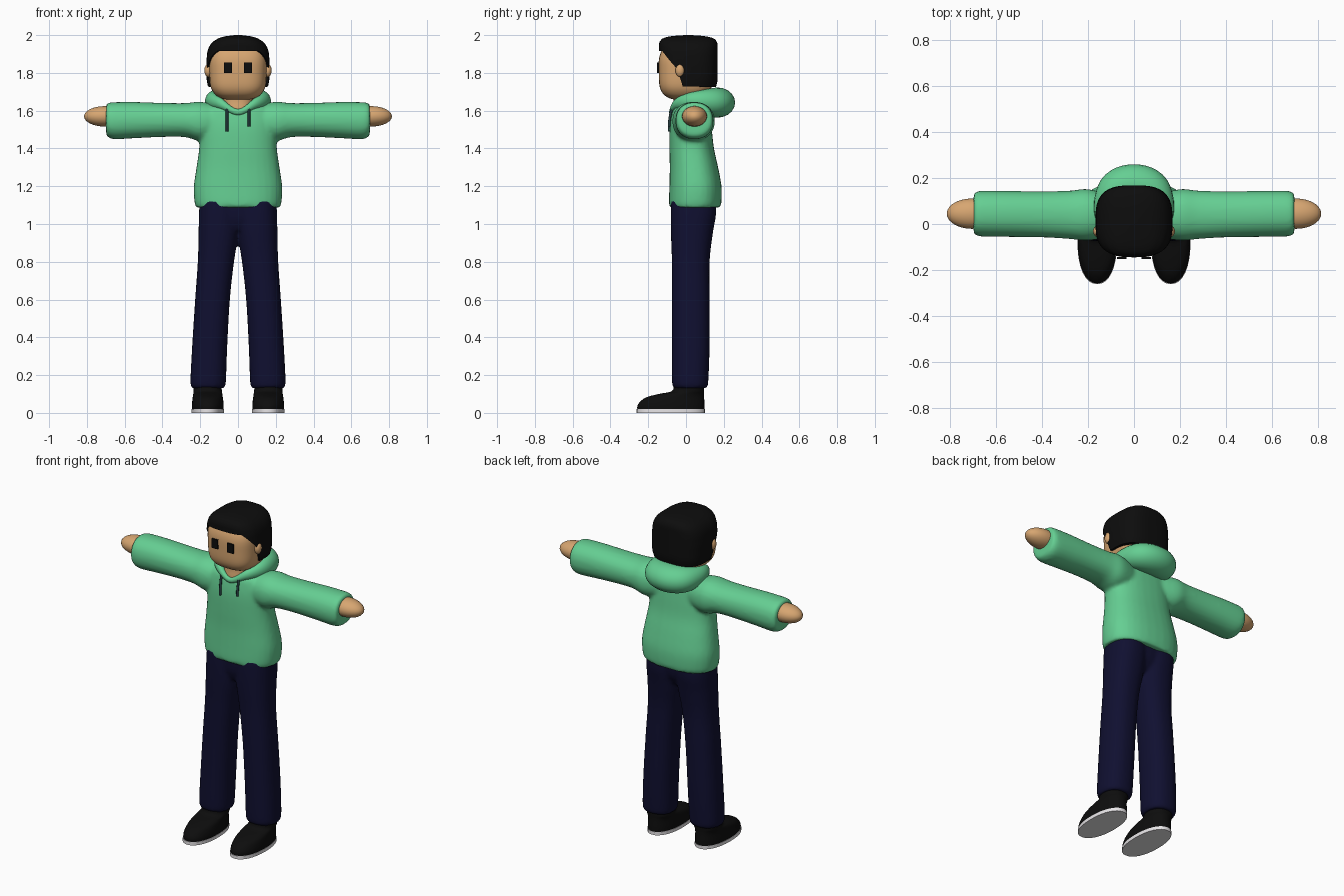
import bpy, bmesh, math
from mathutils import Vector

if "Cube" in bpy.data.objects:
    bpy.data.objects.remove(bpy.data.objects["Cube"])


def material(name, rgb):
    m = bpy.data.materials.new(name)
    m.diffuse_color = (*rgb, 1)
    m.use_nodes = True
    m.node_tree.nodes["Principled BSDF"].inputs["Base Color"].default_value = m.diffuse_color
    return m


GREEN = material("green_cloth", (0.13, 0.62, 0.29))
NAVY = material("navy_cloth", (0.005, 0.005, 0.03))
SKIN = material("skin", (0.68, 0.38, 0.165))
BLACK = material("black", (0.004, 0.004, 0.004))
WHITE = material("white_rubber", (0.8, 0.78, 0.8))
SLATE = material("slate_cord", (0.02, 0.05, 0.055))


def finish(name, bm, mat, mirror=False, angle=50):
    bmesh.ops.recalc_face_normals(bm, faces=bm.faces[:])
    me = bpy.data.meshes.new(name)
    bm.to_mesh(me)
    bm.free()
    me.materials.append(mat)
    for p in me.polygons:
        p.use_smooth = True
    me.set_sharp_from_angle(angle=math.radians(angle))
    ob = bpy.data.objects.new(name, me)
    bpy.context.collection.objects.link(ob)
    if mirror:
        ob.modifiers.new("mirror", 'MIRROR')
    return ob


def dense(rows, k, closed=False):
    """Smooth Catmull-Rom resampling of rows of numbers."""
    rows = [Vector(r) for r in rows]
    n, out = len(rows), []
    for i in range(n if closed else n - 1):
        if closed:
            a, b, c, d = (rows[(i + j) % n] for j in (-1, 0, 1, 2))
        else:
            a, b, c, d = (rows[min(max(i + j, 0), n - 1)] for j in (-1, 0, 1, 2))
        for s in range(k):
            t = s / k
            out.append(0.5 * (2 * b + (c - a) * t + (2 * a - 5 * b + 4 * c - d) * t * t
                              + (3 * b - a - 3 * c + d) * t ** 3))
    return out if closed else out + [rows[-1]]


def oval(t, n):
    f = lambda v: math.copysign(abs(v) ** (2 / n), v)
    return f(math.cos(t)), f(math.sin(t))


def bridge(bm, loops, closed=False):
    m = len(loops[0])
    for i in range(len(loops) if closed else len(loops) - 1):
        a, b = loops[i], loops[(i + 1) % len(loops)]
        for j in range(m):
            k = (j + 1) % m
            bm.faces.new((a[j], a[k], b[k], b[j]))


def loft(bm, rings, axis='Z', n=2.4, seg=32, k=4):
    """Rings are (position, centre a, centre b, radius a, radius b)."""
    loops = []
    for p, ca, cb, ra, rb in dense(rings, k):
        loop = []
        for j in range(seg):
            u, v = oval(2 * math.pi * j / seg, n)
            a, b = ca + ra * u, cb + rb * v
            loop.append(bm.verts.new((a, b, p) if axis == 'Z' else (p, a, b)))
        loops.append(loop)
    bridge(bm, loops)
    bm.faces.new(loops[0])
    bm.faces.new(loops[-1])
    return bm


def ball(name, mat, loc, size, mirror=False):
    bm = bmesh.new()
    bmesh.ops.create_uvsphere(bm, u_segments=28, v_segments=16, radius=1)
    bmesh.ops.scale(bm, vec=size, verts=bm.verts)
    bmesh.ops.translate(bm, vec=loc, verts=bm.verts)
    return finish(name, bm, mat, mirror)


def fuse(ob, voxel, rounds):
    r = ob.modifiers.new("fuse", 'REMESH')
    r.mode, r.voxel_size, r.use_smooth_shade = 'VOXEL', voxel, True
    s = ob.modifiers.new("soften", 'SMOOTH')
    s.factor, s.iterations = 0.5, rounds


# Hooded top: torso and both sleeves fused
bm = bmesh.new()
loft(bm, [(1.088, 0, .047, .222, .134), (1.12, 0, .049, .231, .139), (1.2, 0, .05, .234, .138),
          (1.3, 0, .042, .220, .128), (1.4, 0, .03, .206, .118), (1.5, 0, .025, .205, .112),
          (1.57, 0, .025, .205, .103), (1.615, 0, .027, .175, .092), (1.642, 0, .04, .11, .07)])
for s in (1, -1):
    loft(bm, [(s * .1, .035, 1.54, .09, .09), (s * .2, .04, 1.543, .112, .104),
              (s * .28, .04, 1.55, .105, .09), (s * .4, .042, 1.551, .1, .09),
              (s * .55, .044, 1.55, .1, .096), (s * .65, .045, 1.547, .1, .098),
              (s * .685, .045, 1.55, .096, .092), (s * .698, .045, 1.553, .085, .08)],
         axis='X', n=2.2)
fuse(finish("hooded_top", bm, GREEN), 0.011, 4)

# Hood roll: thick at the back, thin and dipped at the front
half = [(0, .166, 1.643, .094, .08), (.075, .145, 1.644, .086, .076), (.122, .08, 1.648, .055, .06),
        (.126, .01, 1.65, .034, .042), (.085, -.05, 1.635, .022, .028)]
path = half + [(0, -.076, 1.592, .014, .016)] + [(-r[0], *r[1:]) for r in half[:0:-1]]
path = dense(path, 5, closed=True)
bm, loops = bmesh.new(), []
for i, p in enumerate(path):
    c = Vector(p[:3])
    tan = Vector(path[(i + 1) % len(path)][:3]) - Vector(path[i - 1][:3])
    out = tan.cross(Vector((0, 0, 1))).normalized()
    loops.append([bm.verts.new(c + out * p[3] * math.cos(a) + Vector((0, 0, p[4] * math.sin(a))))
                  for a in (2 * math.pi * j / 20 for j in range(20))])
bridge(bm, loops, closed=True)
finish("hood", bm, GREEN, angle=80)

# Draw cords
for side, x, low in (("left", -.058, 1.49), ("right", .058, 1.515)):
    bm = loft(bmesh.new(), [(low, x, -.09, .007, .007), (1.56, x, -.086, .007, .007),
                            (1.612, x, -.075, .007, .007)], n=2, seg=10)
    finish(side + "_cord", bm, SLATE)

# Trousers: two legs and hips fused
bm = bmesh.new()
for s in (1, -1):
    loft(bm, [(z, s * x, y, rx, ry) for z, x, y, rx, ry in (
        (.132, .158, .022, .086, .088), (.165, .158, .022, .094, .096), (.35, .15, .025, .093, .1),
        (.6, .135, .025, .092, .1), (.8, .117, .025, .096, .1), (.95, .103, .031, .106, .111),
        (1.05, .1, .039, .107, .12), (1.13, .1, .04, .103, .118))], n=2.3)
loft(bm, [(.965, 0, .03, .15, .075), (1.03, 0, .036, .19, .105), (1.13, 0, .04, .2, .114)])
fuse(finish("trousers", bm, NAVY), 0.011, 3)

# Shoes with pale soles
bm = loft(bmesh.new(), [(.018, .16, -.08, .084, .178), (.045, .16, -.078, .084, .176),
                        (.08, .16, -.06, .08, .156), (.1, .16, -.025, .077, .12),
                        (.115, .16, .01, .075, .085), (.15, .162, .016, .073, .08)], n=2.2)
finish("shoes", bm, BLACK, mirror=True)
bm = loft(bmesh.new(), [(0, .16, -.081, .086, .181), (.02, .16, -.081, .086, .181)], n=2.2, k=1)
finish("soles", bm, WHITE, mirror=True)

# Hands
ball("hands", SKIN, (.705, .045, 1.57), (.11, .066, .054), mirror=True)

# Neck and head
bm = loft(bmesh.new(), [(1.57, 0, .01, .06, .08), (1.61, 0, .008, .075, .08),
                        (1.65, 0, .008, .08, .075), (1.72, 0, .008, .078, .075)])
finish("neck", bm, SKIN)
bm = loft(bmesh.new(), [(1.658, 0, .0, .06, .06), (1.668, 0, .0, .095, .092),
                        (1.69, 0, -.002, .125, .12), (1.73, 0, -.002, .146, .138),
                        (1.8, 0, -.002, .152, .142), (1.88, 0, -.002, .152, .14),
                        (1.94, 0, .005, .13, .12), (1.97, 0, .01, .08, .08)], n=3, seg=48)
finish("head", bm, SKIN)
ball("ears", SKIN, (.158, -.032, 1.813), (.02, .024, .034), mirror=True)

# Eyes: thin plates on the face
bm = bmesh.new()
bmesh.ops.create_cube(bm, size=1)
bmesh.ops.scale(bm, vec=(.04, .009, .056), verts=bm.verts)
bmesh.ops.translate(bm, vec=(.053, -.148, 1.828), verts=bm.verts)
finish("eyes", bm, BLACK, mirror=True, angle=30)


# Hair: a cap whose lower edge drops from the fringe to behind the ears
def lerp_table(table, v):
    for (a, fa), (b, fb) in zip(table, table[1:]):
        if v <= b:
            return fa + (fb - fa) * max(0, (v - a) / (b - a))
    return table[-1][1]


HAIRLINE = [(-.2, 1.918), (-.125, 1.915), (-.09, 1.87), (-.06, 1.835), (-.045, 1.82),
            (-.02, 1.728), (.2, 1.725)]
WIDE = [(1.725, .94), (1.76, .99), (1.85, 1), (1.91, .97), (1.94, .91), (1.965, .8),
        (1.985, .6), (1.994, .4), (2, .1)]
DEEP = [(1.725, .94), (1.76, 1), (1.95, 1), (1.965, .97), (1.98, .9), (1.99, .74),
        (1.996, .5), (2, .1)]
bm, loops, STEPS, SEG = bmesh.new(), [], 20, 72
for i in range(-1, STEPS + 1):
    loop, f = [], math.sin(max(i, 0) / STEPS * math.pi / 2)
    for j in range(SEG):
        u, v = oval(2 * math.pi * j / SEG, 3)
        z0 = lerp_table(HAIRLINE, .012 + .156 * v)
        z = z0 + (2 - z0) * f
        inner = .82 if i < 0 else 1          # first loop tucks the edge inside the head
        loop.append(bm.verts.new((.168 * u * inner * lerp_table(WIDE, z),
                                  .012 + .156 * v * inner * lerp_table(DEEP, z), z)))
    loops.append(loop)
bridge(bm, loops)
bm.faces.new(loops[-1])
finish("hair", bm, BLACK)
